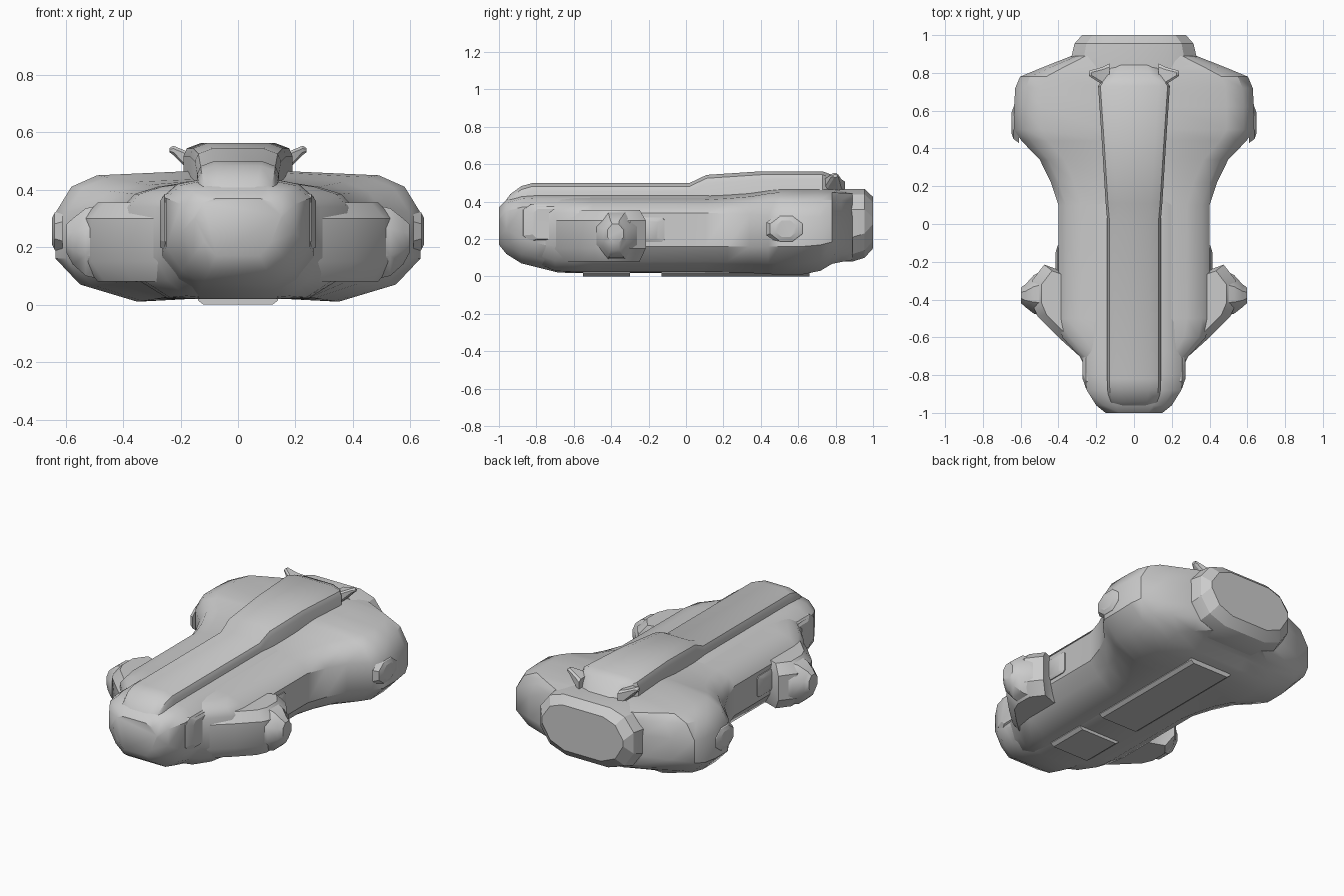
import bpy, bmesh, math

if "Cube" in bpy.data.objects:
    bpy.data.objects.remove(bpy.data.objects["Cube"])


def loft(name, rings, mirror=False, angle=35):
    """Skin a list of equal-length closed rings and cap both ends."""
    bm = bmesh.new()
    rows = [[bm.verts.new(p) for p in r] for r in rings]
    n = len(rows[0])
    for a, b in zip(rows, rows[1:]):
        for i in range(n):
            j = (i + 1) % n
            bm.faces.new((a[i], a[j], b[j], b[i]))
    bm.faces.new(rows[0])
    bm.faces.new(rows[-1])
    bmesh.ops.recalc_face_normals(bm, faces=bm.faces)
    me = bpy.data.meshes.new(name)
    bm.to_mesh(me)
    bm.free()
    ob = bpy.data.objects.new(name, me)
    bpy.context.collection.objects.link(ob)
    if mirror:
        m = ob.modifiers.new("mirror", 'MIRROR')
        m.use_mirror_merge = False
    bpy.ops.object.select_all(action='DESELECT')
    ob.select_set(True)
    bpy.context.view_layer.objects.active = ob
    bpy.ops.object.shade_smooth_by_angle(angle=math.radians(angle))
    return ob


def sym(y, half):
    """Full cross-section at y from a right-hand half profile (x, z)."""
    return [(x, y, z) for x, z in half] + [(-x, y, z) for x, z in reversed(half)]


def octagon_x(x, y0, y1, z0, z1, c=0.3):
    """Chamfered rectangle in the yz plane."""
    dy, dz = (y1 - y0) * c, (z1 - z0) * c
    return [(x, y, z) for y, z in (
        (y0 + dy, z0), (y1 - dy, z0), (y1, z0 + dz), (y1, z1 - dz),
        (y1 - dy, z1), (y0 + dy, z1), (y0, z1 - dz), (y0, z0 + dz))]


# wide hull: waist profile blends into the bulging rear profile
waist = [(.15, .02), (.25, .025), (.34, .08), (.40, .16), (.40, .34), (.36, .385), (.28, .41), (.15, .43)]
bulge = [(.16, .02), (.35, .01), (.55, .07), (.635, .16), (.635, .32), (.58, .41), (.49, .45), (.16, .465)]
rings = []
for y, sx, t, bot, top in [
        (-.80, .60, 0, .80, .9), (-.70, .72, 0, .98, 1), (-.60, .95, 0, 1, 1), (-.5, 1, 0, 1, 1),
        (.10, 1, 0, 1, 1), (.22, 1, .17, 1, 1), (.34, 1, .42, 1, 1), (.44, 1, .83, 1, 1),
        (.50, 1, 1, 1, 1), (.62, 1, 1, 1, 1), (.72, .99, 1, .92, 1), (.78, .95, 1, .78, 1),
        (.83, .76, 1, .74, .98), (.89, .52, 1, .70, .96)]:
    half = []
    for (xa, za), (xb, zb) in zip(waist, bulge):
        z = za + (zb - za) * t - .27
        half.append(((xa + (xb - xa) * t) * sx, .27 + z * (bot if z < 0 else top)))
    rings.append(sym(y, half))
loft("hull", rings)

# central fuselage with rounded nose
loft("nose_fuselage", [
    sym(y, [(w * .5, zb), (w * .78, zb + .05), (w, zb + .13), (w, zt - .06), (w * .8, zt - .015), (w * .5, zt)])
    for y, w, zb, zt in [(-1, .15, .17, .37), (-.96, .20, .12, .41), (-.88, .25, .07, .43),
                         (-.80, .262, .05, .435), (-.68, .265, .02, .435), (.5, .265, .015, .435)]])

# raised spine, higher and wider towards the back
loft("spine", [
    sym(y, [(w, .28), (w, zt - .045), (w - .012, zt - .018), (w - .06, zt)])
    for y, w, zt in [(-.995, .10, .36), (-.94, .13, .44), (-.88, .14, .483), (-.82, .142, .5),
                     (.02, .142, .5), (.11, .15, .543), (.4, .168, .562), (.73, .19, .562),
                     (.79, .15, .54), (.83, .13, .475), (.88, .12, .44)]])

# rear engine block
loft("engine", [
    sym(y, [(w * .45, zb), (w * .8, zb + .04), (w, zb + .13), (w, zt - .11), (w * .8, zt - .03), (w * .5, zt)])
    for y, w, zb, zt in [(.82, .34, .08, .465), (.89, .33, .08, .468), (.955, .315, .10, .468), (1, .275, .15, .425)]],
    angle=20)

# front side pods: plan outline stacked in z with chamfered edges
plan = [(.22, -.74), (.30, -.69), (.40, -.60), (.51, -.49), (.54, -.42),
        (.54, -.30), (.475, -.215), (.38, -.25), (.22, -.25)]
loft("front_pod", [
    [(.22 + (x - .22) * s, -.42 + (y + .42) * s, z) for x, y in plan]
    for z, s in [(.08, .84), (.15, 1), (.30, 1), (.355, .84)]], mirror=True)
loft("pod_tip", [octagon_x(.44, -.50, -.23, .08, .355), octagon_x(.53, -.475, -.27, .10, .335),
                 octagon_x(.575, -.44, -.32, .14, .30), octagon_x(.597, -.42, -.335, .18, .28)], mirror=True)
loft("pod_nozzle", [octagon_x(.34, -.26, -.11, .18, .32, .1), octagon_x(.405, -.26, -.115, .185, .315, .1),
                    octagon_x(.415, -.25, -.15, .2, .3, .1)], mirror=True)

# outer caps of the rear bulges
loft("bulge_cap", [octagon_x(.61, .43, .65, .17, .34), octagon_x(.638, .45, .62, .19, .32),
                   octagon_x(.648, .48, .59, .21, .30)], mirror=True, angle=20)

# cheek panels beside the nose
loft("cheek", [octagon_x(.20, -.90, -.58, .17, .39, .15), octagon_x(.255, -.87, -.60, .19, .385, .15),
               octagon_x(.272, -.82, -.64, .20, .36, .15)], mirror=True, angle=20)

# small rear fins
loft("fin", [octagon_x(.13, .72, .85, .43, .52, .15), octagon_x(.17, .74, .83, .465, .53, .15),
             octagon_x(.225, .775, .815, .52, .553), octagon_x(.238, .785, .81, .53, .545)], mirror=True, angle=20)

# belly plates
for name, y0, y1 in [("belly_plate_front", -.55, -.30), ("belly_plate_rear", -.13, .66)]:
    loft(name, [sym(y, [(.14, .04), (.14, .015), (.12, 0)][::-1]) for y in (y0, y1)], angle=20)
